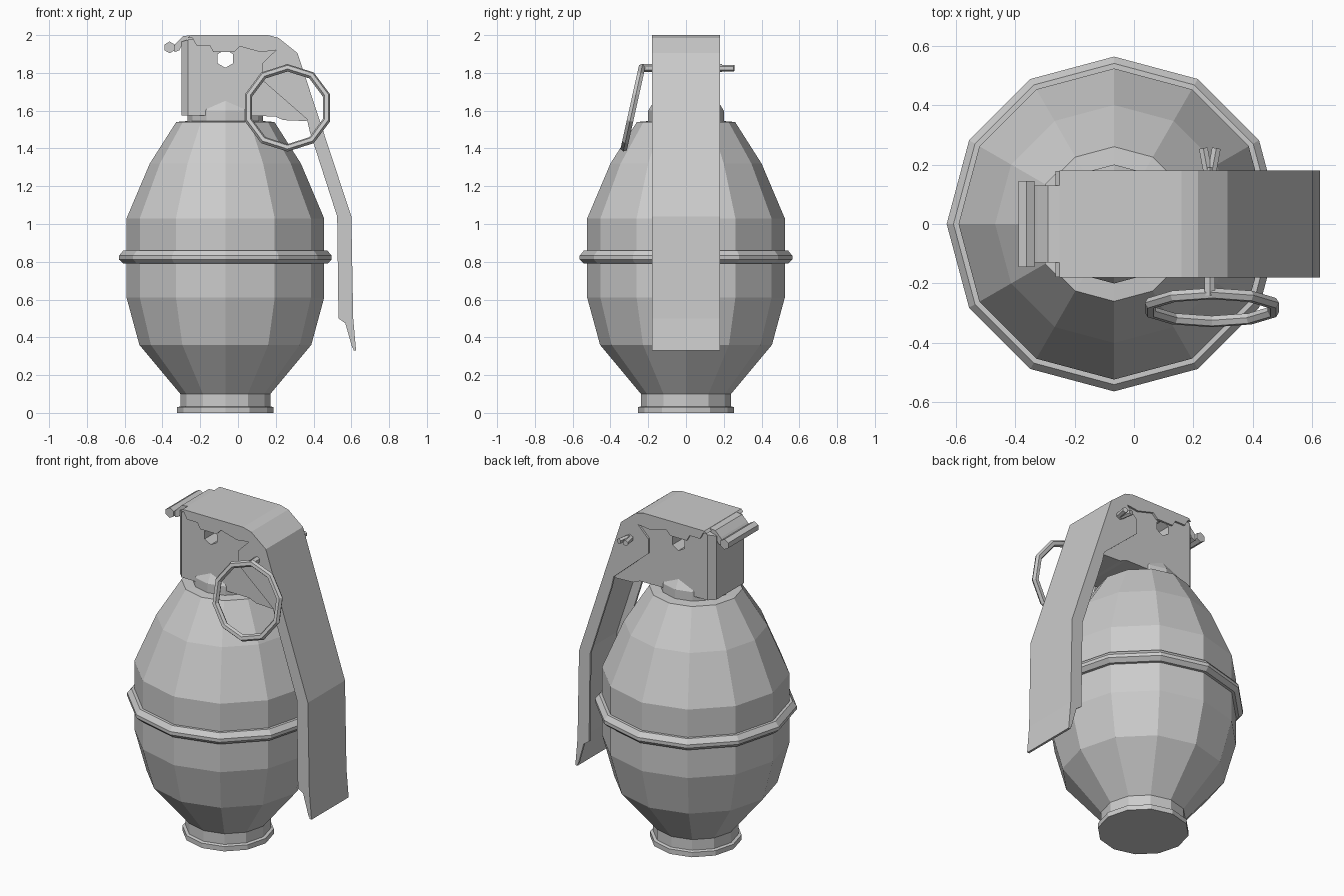
import bpy, bmesh, math
from mathutils import Matrix, Vector

if "Cube" in bpy.data.objects:
    bpy.data.objects.remove(bpy.data.objects["Cube"])


def finish(name, bm):
    bmesh.ops.recalc_face_normals(bm, faces=bm.faces)
    me = bpy.data.meshes.new(name)
    bm.to_mesh(me)
    bm.free()
    ob = bpy.data.objects.new(name, me)
    bpy.context.collection.objects.link(ob)
    return ob


def lathe(name, profile, cx, n=12):
    """Closed solid of revolution from (radius, z) points."""
    bm = bmesh.new()
    rings = [[bm.verts.new((cx + r * math.cos(2 * math.pi * i / n),
                            r * math.sin(2 * math.pi * i / n), z)) for i in range(n)]
             for r, z in profile]
    for a, b in zip(rings, rings[1:]):
        for i in range(n):
            j = (i + 1) % n
            bm.faces.new((a[i], a[j], b[j], b[i]))
    bm.faces.new(rings[0])
    bm.faces.new(rings[-1])
    return finish(name, bm)


def prism(name, pts, y0, y1, chamfer_x=None):
    """Extrude an (x, z) outline along y."""
    bm = bmesh.new()
    a = [bm.verts.new((x, y0, z)) for x, z in pts]
    b = [bm.verts.new((x, y1, z)) for x, z in pts]
    n = len(pts)
    bm.faces.new(a)
    bm.faces.new(b)
    for i in range(n):
        j = (i + 1) % n
        bm.faces.new((a[i], a[j], b[j], b[i]))
    if chamfer_x is not None:
        edges = [e for e in bm.edges if all(abs(v.co.x - chamfer_x) < 1e-4 for v in e.verts)
                 and abs(e.verts[0].co.y - e.verts[1].co.y) < 1e-4]
        bmesh.ops.bevel(bm, geom=edges, offset=0.035, segments=1, affect='EDGES')
    return finish(name, bm)


def rod(name, p, q, r, n=6):
    p, q = Vector(p), Vector(q)
    bm = bmesh.new()
    rot = (q - p).to_track_quat('Z', 'Y').to_matrix().to_4x4()
    bmesh.ops.create_cone(bm, cap_ends=True, segments=n, radius1=r, radius2=r,
                          depth=(q - p).length,
                          matrix=Matrix.Translation((p + q) / 2) @ rot)
    return finish(name, bm)


CX = -0.067

# Egg-shaped body with foot and waist ring
lathe("body", [(.255, 0), (.255, .03), (.238, .035), (.238, .10), (.455, .36), (.523, .61),
               (.523, .79), (.523, 1.03), (.40, 1.32), (.26, 1.54), (.20, 1.545)], CX)
lathe("waist_ring", [(.51, .79), (.54, .79), (.563, .812), (.563, .832), (.54, .86), (.51, .86)], CX)
lathe("neck", [(.20, 1.53), (.20, 1.60), (.16, 1.665)], CX)

# Fuze housing with a hexagonal through hole
housing = prism("fuze_housing", [(-.3, 1.575), (.195, 1.57), (.24, 1.55), (.36, 1.545), (.395, 1.58),
                                 (.297, 1.89), (.2, 1.98), (-.25, 1.98), (-.3, 1.965)],
                -.168, .168, chamfer_x=-.3)
cutter = rod("hole_cutter", (CX, -.4, 1.875), (CX, .4, 1.875), .048)
cutter.hide_render = True
cutter.hide_set(True)
mod = housing.modifiers.new("hole", 'BOOLEAN')
mod.object = cutter
mod.operation = 'DIFFERENCE'
mod.solver = 'EXACT'

# Safety lever: bent strip plus two side flanges
outer = [(-.25, 2), (.16, 2), (.215, 1.985), (.315, 1.905), (.6, 1.04), (.61, .5), (.625, .33)]
inner = [(x - .014, z - (.014 if z > 1 else 0)) for x, z in outer]
prism("lever_strip", outer + inner[::-1], -.178, .178)
flange = outer + [(.605, .345), (.568, .475), (.532, .5), (.525, 1.04), (.38, 1.49), (.365, 1.555),
                  (.13, 1.76), (.13, 1.85), (.2, 1.92), (.12, 1.91), (.01, 1.94), (-.02, 1.91),
                  (-.13, 1.91), (-.15, 1.945), (-.22, 1.945)]
for side, s in (("front", -1), ("back", 1)):
    prism("lever_flange_" + side, flange, s * .18, s * .166)

# Hinge hook and hinge pin
prism("hinge_hook", [(-.24, 2), (-.29, 1.995), (-.325, 1.96), (-.345, 1.935), (-.335, 1.91),
                     (-.31, 1.92), (-.29, 1.96), (-.24, 1.975)], -.13, .13)
rod("hinge_pin", (-.362, -.145, 1.935), (-.362, .145, 1.935), .031)

# Split safety pin
rod("safety_pin", (.255, -.24, 1.825), (.255, .19, 1.825), .021)
for side, s in (("left", -1), ("right", 1)):
    rod("pin_leg_" + side, (.255 + s * .008, .18, 1.825), (.255 + s * .022, .255, 1.825), .017)

# Ten-sided pull ring, tilted away at the bottom
bpy.ops.mesh.primitive_torus_add(major_segments=10, minor_segments=6, major_radius=.217,
                                 minor_radius=.02, location=(.262, -.281, 1.615),
                                 rotation=(math.radians(90 - 12.5), 0, 0))
ring = bpy.context.object
ring.name = "pull_ring"
ring.data.transform(Matrix.Rotation(math.radians(18), 4, 'Z'))
ring.data.shade_flat()
